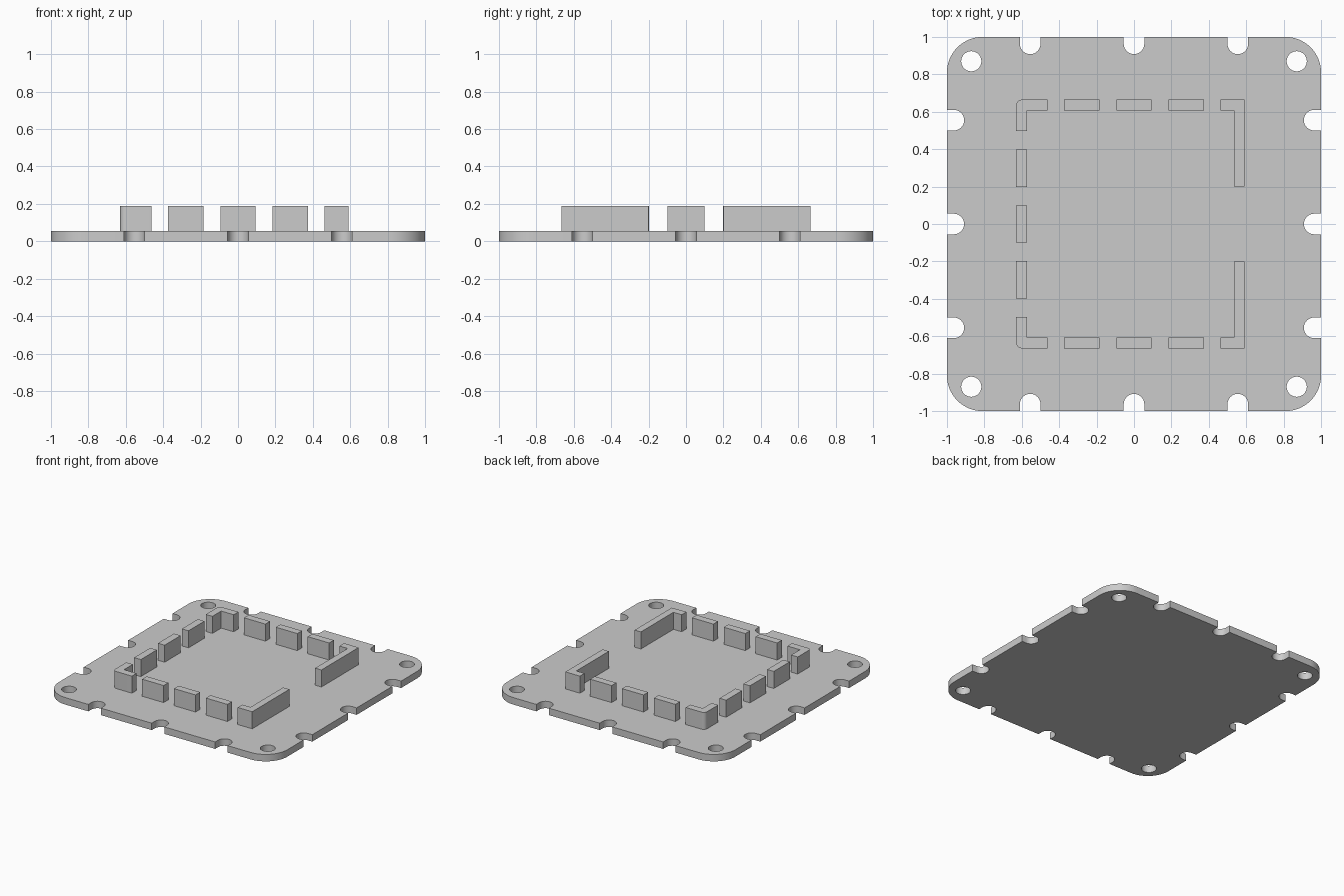
import bpy, bmesh
from math import cos, sin, pi, radians
from mathutils import Matrix

cube = bpy.data.objects.get("Cube")
if cube:
    bpy.data.objects.remove(cube, do_unlink=True)

grey = bpy.data.materials.new("light_grey")
grey.use_nodes = True
colour = (0.6, 0.6, 0.6, 1)
grey.diffuse_color = colour
grey.node_tree.nodes["Principled BSDF"].inputs["Base Color"].default_value = colour

BASE_TOP, WALL_TOP = 0.055, 0.19


def arc(cx, cy, r, start, end, steps):
    angles = [radians(start + (end - start) * i / steps) for i in range(steps + 1)]
    return [(cx + r * cos(a), cy + r * sin(a)) for a in angles]


def extrude_outlines(name, outlines, z0, z1):
    """Fill closed 2D outlines (inner ones become holes) and extrude from z0 to z1."""
    curve = bpy.data.curves.new(name, 'CURVE')
    curve.dimensions = '2D'
    curve.fill_mode = 'BOTH'
    curve.extrude = (z1 - z0) / 2
    for outline in outlines:
        spline = curve.splines.new('POLY')
        spline.points.add(len(outline) - 1)
        for point, (x, y) in zip(spline.points, outline):
            point.co = (x, y, 0, 1)
        spline.use_cyclic_u = True
    obj = bpy.data.objects.new(name, curve)
    bpy.context.collection.objects.link(obj)
    bpy.ops.object.select_all(action='DESELECT')
    obj.select_set(True)
    bpy.context.view_layer.objects.active = obj
    bpy.ops.object.convert(target='MESH')
    obj = bpy.context.object
    obj.name = name
    mesh = obj.data
    bm = bmesh.new()
    bm.from_mesh(mesh)
    bmesh.ops.remove_doubles(bm, verts=bm.verts, dist=0.0001)
    bmesh.ops.recalc_face_normals(bm, faces=bm.faces)
    bmesh.ops.translate(bm, verts=bm.verts, vec=(0, 0, (z0 + z1) / 2))
    bm.to_mesh(mesh)
    bm.free()
    mesh.materials.clear()
    mesh.materials.append(grey)
    bpy.ops.object.shade_smooth_by_angle(angle=radians(30))
    return obj


# Base plate: one notched side with its rounded corner, turned four times
side = []
for cx in (-0.555, 0, 0.555):
    side += [(cx - 0.055, -1)] + arc(cx, -0.963, 0.055, 180, 0, 16) + [(cx + 0.055, -1)]
side += arc(0.81, -0.81, 0.19, -90, 0, 16)
border = []
for k in range(4):
    c, s = cos(k * pi / 2), sin(k * pi / 2)
    border += [(c * x - s * y, s * x + c * y) for x, y in side]
holes = [arc(x, y, 0.054, 0, 348.75, 31) for x in (-0.87, 0.87) for y in (-0.87, 0.87)]
extrude_outlines("base_plate", [border] + holes, 0, BASE_TOP)


def wall(name, outline):
    extrude_outlines(name, [outline], BASE_TOP - 0.002, WALL_TOP)


def block(name, x0, x1, y0, y1):
    wall(name, [(x0, y0), (x1, y0), (x1, y1), (x0, y1)])


# Wall frame extents
LEFT, LEFT_IN, RIGHT, RIGHT_IN = -0.63, -0.572, 0.59, 0.535
OUT, IN = 0.665, 0.607

# Corner pieces and straight segments, mirrored front to back
for label, m in (("front", -1), ("back", 1)):
    rounded = arc(LEFT + 0.03, OUT - 0.03, 0.03, 180, 90, 6)
    shape = [(LEFT, 0.497)] + rounded + [
        (-0.463, OUT), (-0.463, IN), (LEFT_IN, IN), (LEFT_IN, 0.497)]
    wall(label + "_rounded_corner_wall", [(x, m * y) for x, y in shape])
    shape = [(0.463, OUT), (RIGHT, OUT), (RIGHT, 0.2), (RIGHT_IN, 0.2),
             (RIGHT_IN, IN), (0.463, IN)]
    wall(label + "_long_corner_wall", [(x, m * y) for x, y in shape])
    for i in (-1, 0, 1):
        cx = 0.279 * i
        y0, y1 = sorted((m * IN, m * OUT))
        block(f"{label}_wall_segment_{i + 2}", cx - 0.094, cx + 0.094, y0, y1)

# Straight segments along the closed side
for i in (-1, 0, 1):
    block(f"side_wall_segment_{i + 2}", LEFT, LEFT_IN, 0.298 * i - 0.1, 0.298 * i + 0.1)
